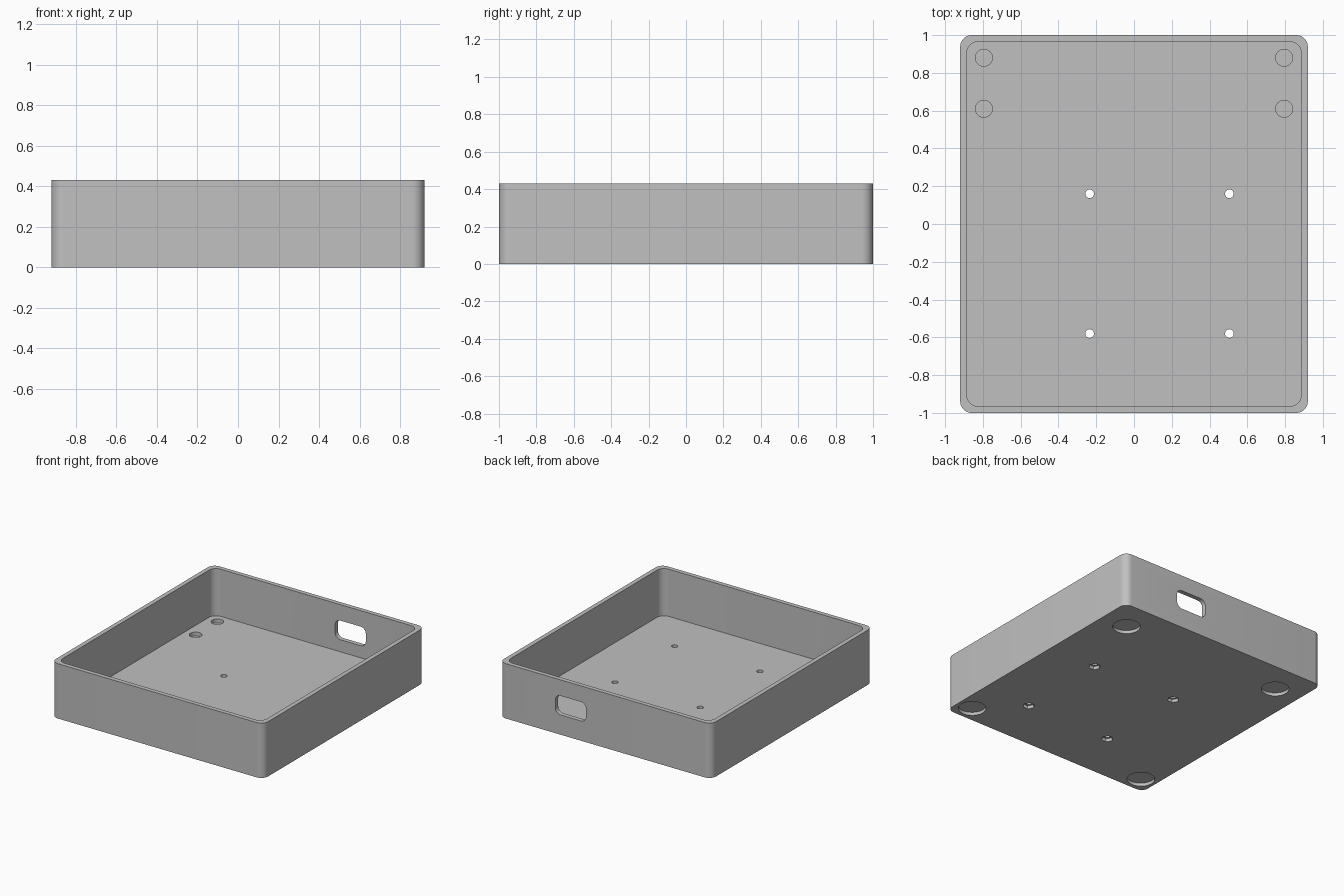
import bpy
import bmesh
from math import sin, cos, pi, radians
from mathutils import Matrix, Vector

old = bpy.data.objects.get("Cube")
if old:
    bpy.data.objects.remove(old, do_unlink=True)

# Material
grey = bpy.data.materials.new("plain grey")
grey.use_nodes = True
colour = (0.53, 0.53, 0.53, 1)
grey.diffuse_color = colour
grey.node_tree.nodes["Principled BSDF"].inputs["Base Color"].default_value = colour

# Main sizes
HALF_X, HALF_Y, HEIGHT = 0.92, 1.0, 0.43
WALL, FLOOR = 0.035, 0.06


def rounded_outline(half_w, half_h, radius, steps=10):
    """Rectangle outline with round corners, anticlockwise."""
    points = []
    for corner, (sx, sy) in enumerate([(1, 1), (-1, 1), (-1, -1), (1, -1)]):
        for i in range(steps + 1):
            a = (corner + i / steps) * pi / 2
            points.append((sx * (half_w - radius) + radius * cos(a),
                           sy * (half_h - radius) + radius * sin(a)))
    return points


def circle_outline(radius, sides=40):
    return [(radius * cos(2 * pi * i / sides), radius * sin(2 * pi * i / sides))
            for i in range(sides)]


def prism(name, outline, location, depth, turn=Matrix()):
    """Extrude an outline upwards by depth, then turn and place it."""
    bm = bmesh.new()
    face = bm.faces.new([bm.verts.new((x, y, 0)) for x, y in outline])
    top = bmesh.ops.extrude_face_region(bm, geom=[face])["geom"]
    moved = [v for v in top if isinstance(v, bmesh.types.BMVert)]
    bmesh.ops.translate(bm, verts=moved, vec=(0, 0, depth))
    bmesh.ops.recalc_face_normals(bm, faces=bm.faces)
    bm.transform(Matrix.Translation(Vector(location)) @ turn)
    mesh = bpy.data.meshes.new(name)
    bm.to_mesh(mesh)
    bm.free()
    mesh.materials.append(grey)
    obj = bpy.data.objects.new(name, mesh)
    bpy.context.collection.objects.link(obj)
    return obj


# Tray body
tray = prism("tray", rounded_outline(HALF_X, HALF_Y, 0.06), (0, 0, 0), HEIGHT)
bpy.context.view_layer.objects.active = tray


def cut(name, outline, location, depth, turn=Matrix()):
    """Subtract a prism from the tray."""
    cutter = prism(name, outline, location, depth, turn)
    cutter.hide_render = True
    mod = tray.modifiers.new(name, "BOOLEAN")
    mod.operation = "DIFFERENCE"
    mod.solver = "EXACT"
    mod.object = cutter
    bpy.ops.object.modifier_apply(modifier=mod.name)
    bpy.data.objects.remove(cutter, do_unlink=True)


# Open inside
cut("inside", rounded_outline(HALF_X - WALL, HALF_Y - WALL, 0.06), (0, 0, FLOOR), HEIGHT)

# Cable slot through the back wall
cut("cable_slot", rounded_outline(0.133, 0.075, 0.045), (0.3, HALF_Y + 0.1, 0.23), 0.2,
    Matrix.Rotation(radians(90), 4, "X"))

# Screw holes with six-sided nut recesses underneath
for x in (-0.235, 0.505):
    for y in (-0.58, 0.16):
        cut("screw_hole", circle_outline(0.023, 24), (x, y, -0.1), 0.3)
        cut("nut_recess", circle_outline(0.043, 6), (x, y, -0.1), 0.125)

for side in (-1, 1):
    # Shallow round pockets in the floor
    for y in (0.61, 0.88):
        cut("floor_pocket", circle_outline(0.045, 32), (side * 0.795, y, FLOOR - 0.03), 0.1)
    # Round foot recesses underneath
    for x, y in ((0.7, 0.75), (0.795, -0.87)):
        cut("foot_recess", circle_outline(0.1), (side * x, y, -0.1), 0.125)

# Smooth round corners, keep edges sharp
tray.select_set(True)
bpy.ops.object.shade_smooth_by_angle(angle=radians(30))
